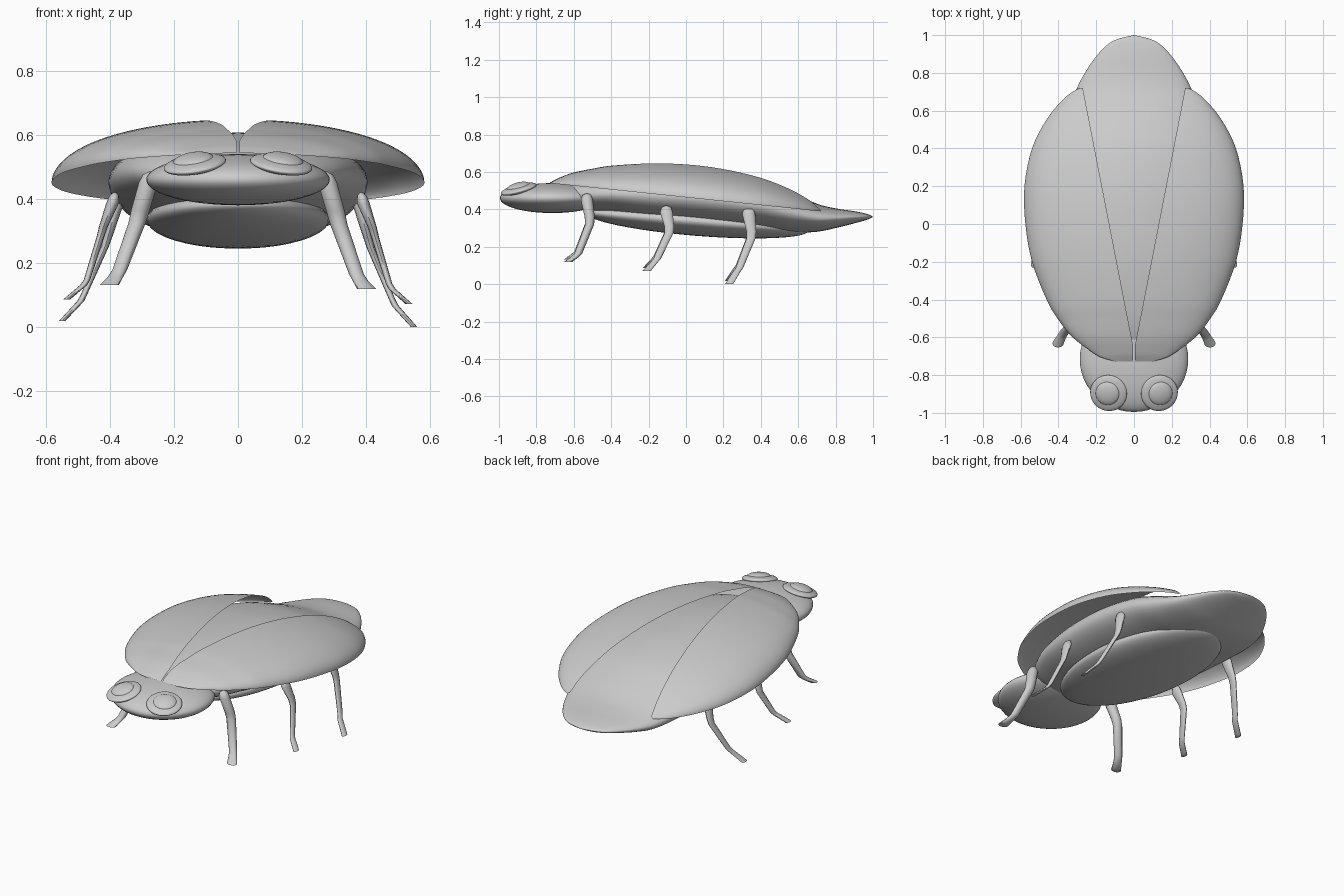
import bpy, bmesh, math
from mathutils import Vector

cube = bpy.data.objects.get("Cube")
if cube:
    bpy.data.objects.remove(cube)

# One shell colour for everything
grey = bpy.data.materials.new("light_grey")
grey.use_nodes = True
grey.diffuse_color = (0.6, 0.6, 0.6, 1)
grey.node_tree.nodes["Principled BSDF"].inputs["Base Color"].default_value = (0.6, 0.6, 0.6, 1)


def finish(ob, name, angle=50):
    ob.name = name
    ob.data.name = name
    ob.data.materials.append(grey)
    bpy.ops.object.select_all(action="DESELECT")
    ob.select_set(True)
    bpy.context.view_layer.objects.active = ob
    bpy.ops.object.shade_smooth_by_angle(angle=math.radians(angle))
    return ob


def loft(name, rows, closed=True, caps=False, flip=False, angle=50):
    """Skin a list of equal-length point rows."""
    bm = bmesh.new()
    grid = [[bm.verts.new(p) for p in row] for row in rows]
    n = len(grid[0])
    for a, b in zip(grid, grid[1:]):
        for i in range(n if closed else n - 1):
            j = (i + 1) % n
            bm.faces.new((a[i], a[j], b[j], b[i]))
    if caps:
        bm.faces.new(grid[0])
        bm.faces.new(grid[-1])
    bmesh.ops.remove_doubles(bm, verts=bm.verts, dist=0.0004)
    bmesh.ops.recalc_face_normals(bm, faces=bm.faces)
    if flip and sum(f.normal.z for f in bm.faces) < 0:
        bmesh.ops.reverse_faces(bm, faces=bm.faces)
    mesh = bpy.data.meshes.new(name)
    bm.to_mesh(mesh)
    bm.free()
    ob = bpy.data.objects.new(name, mesh)
    bpy.context.collection.objects.link(ob)
    return finish(ob, name, angle)


def smooth(stations, steps):
    """Catmull-Rom interpolation between stations."""
    s = [stations[0]] + stations + [stations[-1]]
    out = []
    for a, b, c, d in zip(s, s[1:], s[2:], s[3:]):
        for k in range(steps):
            t = k / steps
            out.append([0.5 * (2 * q + (r - p) * t + (2 * p - 5 * q + 4 * r - w) * t * t
                               + (3 * q - p - 3 * r + w) * t ** 3)
                        for p, q, r, w in zip(a, b, c, d)])
    return out + [stations[-1]]


def ellipsoid(name, loc, radii, rot=(0, 0, 0)):
    bpy.ops.mesh.primitive_uv_sphere_add(segments=48, ring_count=24, location=loc, rotation=rot)
    ob = bpy.context.object
    ob.scale = radii
    return finish(ob, name)


# Body with tapering tail: y, half width, bottom, top
body = [(-.68, 0, .48, .48), (-.64, .15, .45, .52), (-.55, .25, .40, .555),
        (-.4, .33, .38, .585), (-.2, .38, .345, .605), (0, .40, .325, .605),
        (.2, .405, .305, .59), (.4, .39, .29, .55), (.55, .36, .275, .495),
        (.7, .31, .28, .43), (.8, .26, .30, .405), (.9, .19, .325, .39),
        (.97, .11, .345, .375), (1, 0, .36, .36)]
rows = []
for y, w, lo, hi in smooth(body, 4):
    ring = [2 * math.pi * i / 40 for i in range(40)]
    rows.append([(max(w, 0) * math.cos(a), y, (lo + hi) / 2 + (hi - lo) / 2 * math.sin(a))
                 for a in ring])
loft("body", rows)

# Belly plate and head
ellipsoid("belly", (0, .06, .335), (.285, .6, .077), (-.08, 0, 0))
ellipsoid("head", (0, -.715, .46), (.287, .28, .08))

# Wing covers: y, outer edge, height at the inner edge
cover = [(-.727, .10, .543), (-.71, .165, .553), (-.68, .22, .568), (-.6, .325, .597),
         (-.5, .405, .617), (-.4, .463, .633), (-.2, .54, .645), (0, .575, .64),
         (.2, .58, .615), (.4, .54, .568), (.55, .465, .51), (.65, .385, .455),
         (.7, .325, .415), (.72, .285, .398)]
for side, s in (("left", 1), ("right", -1)):
    rows = []
    for y, outer, top in smooth(cover, 4):
        rim = .54 - .104 * (y + .73)
        inner = max(.004, .004 + .195 * (y + .65))
        start = math.asin(min(inner / outer, .999))
        height = max(top - rim, .002) / math.cos(start)
        row = []
        for k in range(25):
            t = start + (math.pi / 2 - start) * k / 24
            row.append((s * outer * math.sin(t), y, rim + height * math.cos(t)))
        rows.append(row)
    loft(side + "_wing_cover", rows, closed=False, flip=True)

# Eyes: flat disc with a raised lens
for side, s in (("left", 1), ("right", -1)):
    tilt = (.25, s * .15, 0)
    ellipsoid(side + "_eye_rim", (s * .135, -.895, .508), (.098, .098, .022), tilt)
    ellipsoid(side + "_eye_lens", (s * .14, -.897, .52), (.064, .064, .022), tilt)

# Legs: x, y, z, radius across, radius along
legs = {
    "front": [(.275, -.53, .485, .004, .004), (.275, -.53, .475, .022, .024),
              (.28, -.53, .45, .03, .032), (.305, -.515, .36, .029, .027),
              (.315, -.515, .32, .027, .024), (.37, -.575, .165, .023, .021),
              (.382, -.595, .145, .024, .021), (.402, -.632, .118, .03, .022)],
    "middle": [(.385, -.105, .42, .004, .004), (.387, -.105, .41, .015, .026),
               (.392, -.105, .385, .02, .034), (.42, -.09, .31, .014, .026),
               (.43, -.09, .275, .012, .024), (.472, -.155, .135, .01, .02),
               (.482, -.17, .118, .011, .02), (.535, -.21, .071, .011, .022)],
    "back": [(.375, .335, .41, .004, .004), (.377, .335, .4, .015, .027),
             (.38, .335, .375, .02, .035), (.405, .35, .28, .014, .026),
             (.415, .348, .245, .012, .024), (.482, .285, .085, .01, .02),
             (.492, .27, .065, .011, .02), (.55, .23, 0, .01, .022)],
}
for place, path in legs.items():
    for side, s in (("left", 1), ("right", -1)):
        rows = []
        for x, y, z, rx, ry in path:
            lift = .018 * (path[0][2] - z) / path[0][2] if s < 0 else 0
            centre = Vector((s * x, y, z + lift))
            rows.append([centre + Vector((rx * math.cos(i * math.pi / 6),
                                          ry * math.sin(i * math.pi / 6), 0))
                         for i in range(12)])
        loft(f"{side}_{place}_leg", rows, caps=True)
